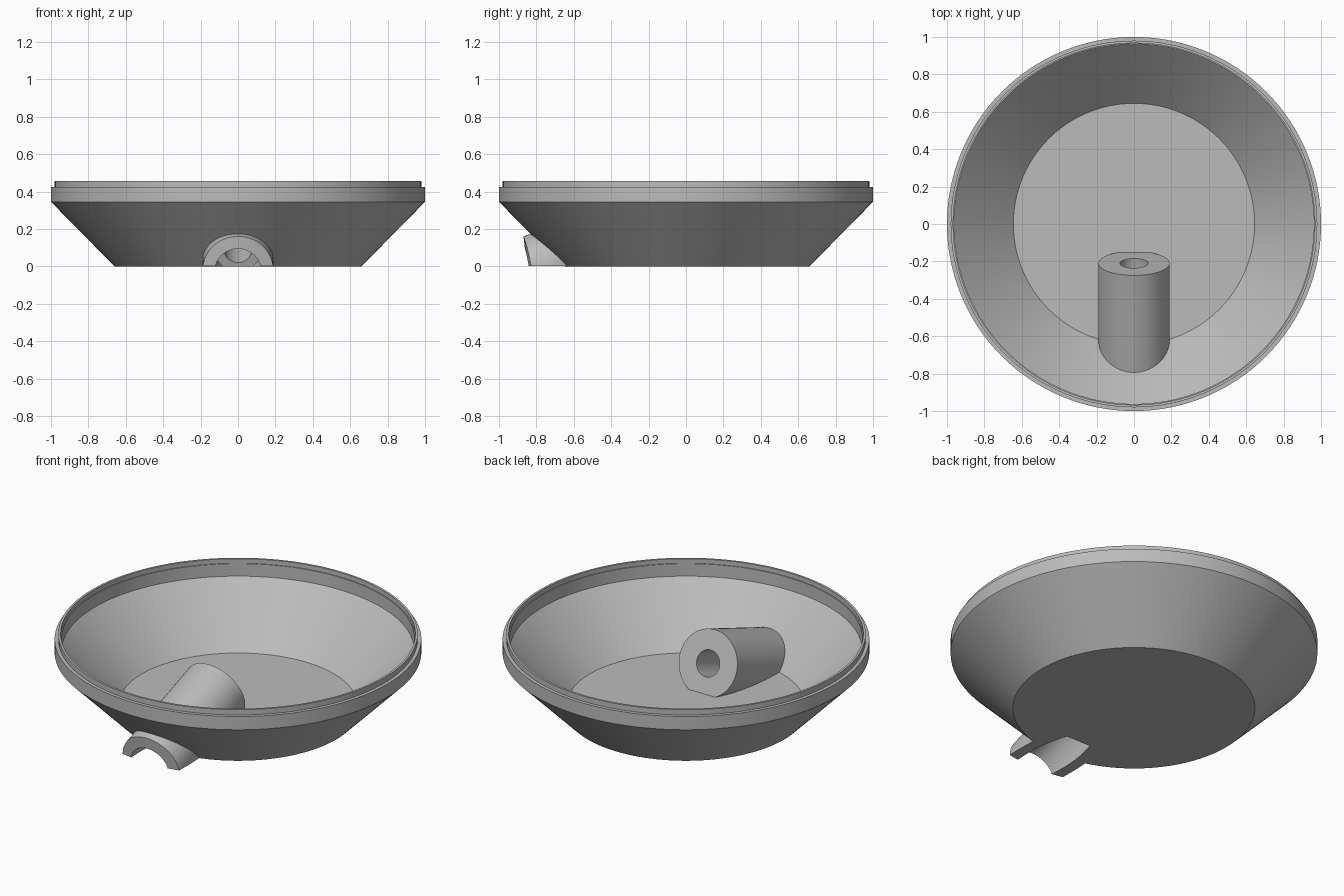
import bpy, bmesh, math
from mathutils import Matrix, Vector

cube = bpy.data.objects.get("Cube")
if cube:
    bpy.data.objects.remove(cube, do_unlink=True)

grey = bpy.data.materials.new("plain grey")
grey.use_nodes = True
colour = (0.5, 0.5, 0.5, 1)
grey.diffuse_color = colour
grey.node_tree.nodes["Principled BSDF"].inputs["Base Color"].default_value = colour

TILT = math.radians(20)
AXIS = Vector((0, math.cos(TILT), math.sin(TILT)))
BACK = Vector((0, -0.21, 0.198))      # centre of the spout's inner end


def new_object(name, bm):
    bmesh.ops.recalc_face_normals(bm, faces=bm.faces)
    mesh = bpy.data.meshes.new(name)
    bm.to_mesh(mesh)
    bm.free()
    mesh.materials.append(grey)
    obj = bpy.data.objects.new(name, mesh)
    bpy.context.collection.objects.link(obj)
    return obj


def lathe(name, profile, steps=128):
    """Revolve a profile that starts and ends on the z axis."""
    bm = bmesh.new()
    verts = [bm.verts.new((r, 0, z)) for r, z in profile]
    edges = [bm.edges.new(pair) for pair in zip(verts, verts[1:])]
    bmesh.ops.spin(bm, geom=verts + edges, cent=(0, 0, 0), axis=(0, 0, 1),
                   angle=math.tau, steps=steps, use_merge=True)
    bmesh.ops.remove_doubles(bm, verts=bm.verts, dist=1e-5)
    return new_object(name, bm)


def rod(name, radius, start, end):
    """Cylinder along the tilted axis, measured forward from the inner end."""
    bm = bmesh.new()
    centre = BACK - AXIS * (start + end) / 2
    turn = AXIS.to_track_quat("Z", "Y").to_matrix().to_4x4()
    bmesh.ops.create_cone(bm, cap_ends=True, segments=64, radius1=radius,
                          radius2=radius, depth=end - start,
                          matrix=Matrix.Translation(centre) @ turn)
    return new_object(name, bm)


def boolean(target, other, operation):
    mod = target.modifiers.new(operation.title(), "BOOLEAN")
    mod.object, mod.operation, mod.solver = other, operation, "EXACT"
    bpy.context.view_layer.objects.active = target
    bpy.ops.object.modifier_apply(modifier=mod.name)
    bpy.data.objects.remove(other, do_unlink=True)


# Flared dish with a stepped rim
dish = lathe("dish_with_spout", [
    (0, 0), (0.66, 0), (1, 0.345), (1, 0.425), (0.98, 0.425), (0.98, 0.457),
    (0.967, 0.457), (0.967, 0.43), (0.962, 0.43), (0.962, 0.355),
    (0.645, 0.04), (0, 0.04)])

# Tilted spout, trimmed flat below and rounded at the mouth
spout = rod("spout", 0.19, 0, 1)
boolean(spout, lathe("trim", [(0, 0.001), (0.85, 0.001), (0.922, 0.6), (0, 0.6)]),
        "INTERSECT")
boolean(dish, spout, "UNION")

# Wide bore from the mouth, narrow hole through the inner end
boolean(dish, rod("bore", 0.125, 0.314, 1.1), "DIFFERENCE")
boolean(dish, rod("hole", 0.075, -0.1, 0.4), "DIFFERENCE")

bpy.ops.object.select_all(action="DESELECT")
dish.select_set(True)
bpy.context.view_layer.objects.active = dish
bpy.ops.object.shade_smooth_by_angle(angle=math.radians(30))
